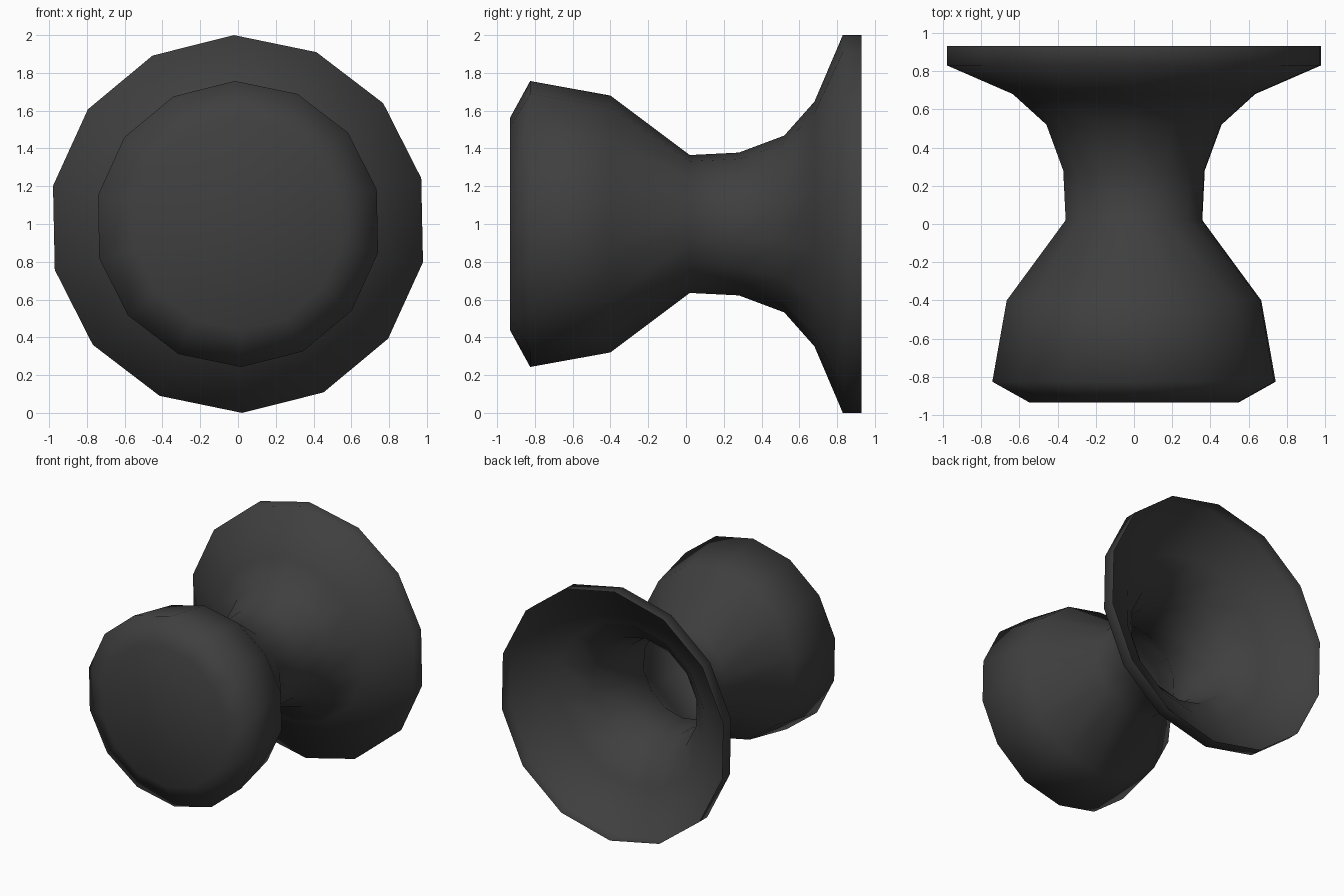
import bpy
import bmesh
from math import cos, sin, radians, tau

default = bpy.data.objects.get("Cube")
if default:
    bpy.data.objects.remove(default, do_unlink=True)

SIDES = 14
TWIST = radians(91.2)
CENTRE_Z = 1.0

# Profile from the rounded front face back to the open flared rim: (y, radius)
PROFILE = [(-0.933, 0.56), (-0.825, 0.757), (-0.40, 0.68), (0.02, 0.365),
           (0.28, 0.378), (0.52, 0.468), (0.68, 0.648), (0.83, 1.0), (0.93, 1.0)]


def make_material(name, value):
    mat = bpy.data.materials.new(name)
    mat.use_nodes = True
    colour = (value, value, value, 1.0)
    mat.diffuse_color = colour
    shader = next(n for n in mat.node_tree.nodes if n.type == 'BSDF_PRINCIPLED')
    shader.inputs["Base Color"].default_value = colour
    shader.inputs["Roughness"].default_value = 0.6
    return mat


def lathe(name, profile, mat):
    """Turn a profile about the y axis, capping the front and leaving the back open."""
    bm = bmesh.new()
    angles = [TWIST + tau * i / SIDES for i in range(SIDES)]
    rings = [[bm.verts.new((r * cos(a), y, CENTRE_Z + r * sin(a))) for a in angles]
             for y, r in profile]
    for near, far in zip(rings, rings[1:]):
        for i in range(SIDES):
            j = (i + 1) % SIDES
            bm.faces.new((near[i], near[j], far[j], far[i]))
    bm.faces.new(reversed(rings[0]))

    # Point the skin outward, with the front cap facing -y
    bm.normal_update()
    bmesh.ops.recalc_face_normals(bm, faces=bm.faces[:])
    bm.faces.ensure_lookup_table()
    bm.normal_update()
    if bm.faces[-1].normal.y > 0:
        bmesh.ops.reverse_faces(bm, faces=bm.faces[:])
    for face in bm.faces:
        face.smooth = True

    mesh = bpy.data.meshes.new(name)
    bm.to_mesh(mesh)
    bm.free()
    mesh.materials.append(mat)
    obj = bpy.data.objects.new(name, mesh)
    bpy.context.collection.objects.link(obj)
    return obj


# Hollow knob with a narrow waist and a flared base
lathe("flared_knob", PROFILE, make_material("dark grey", 0.05))
